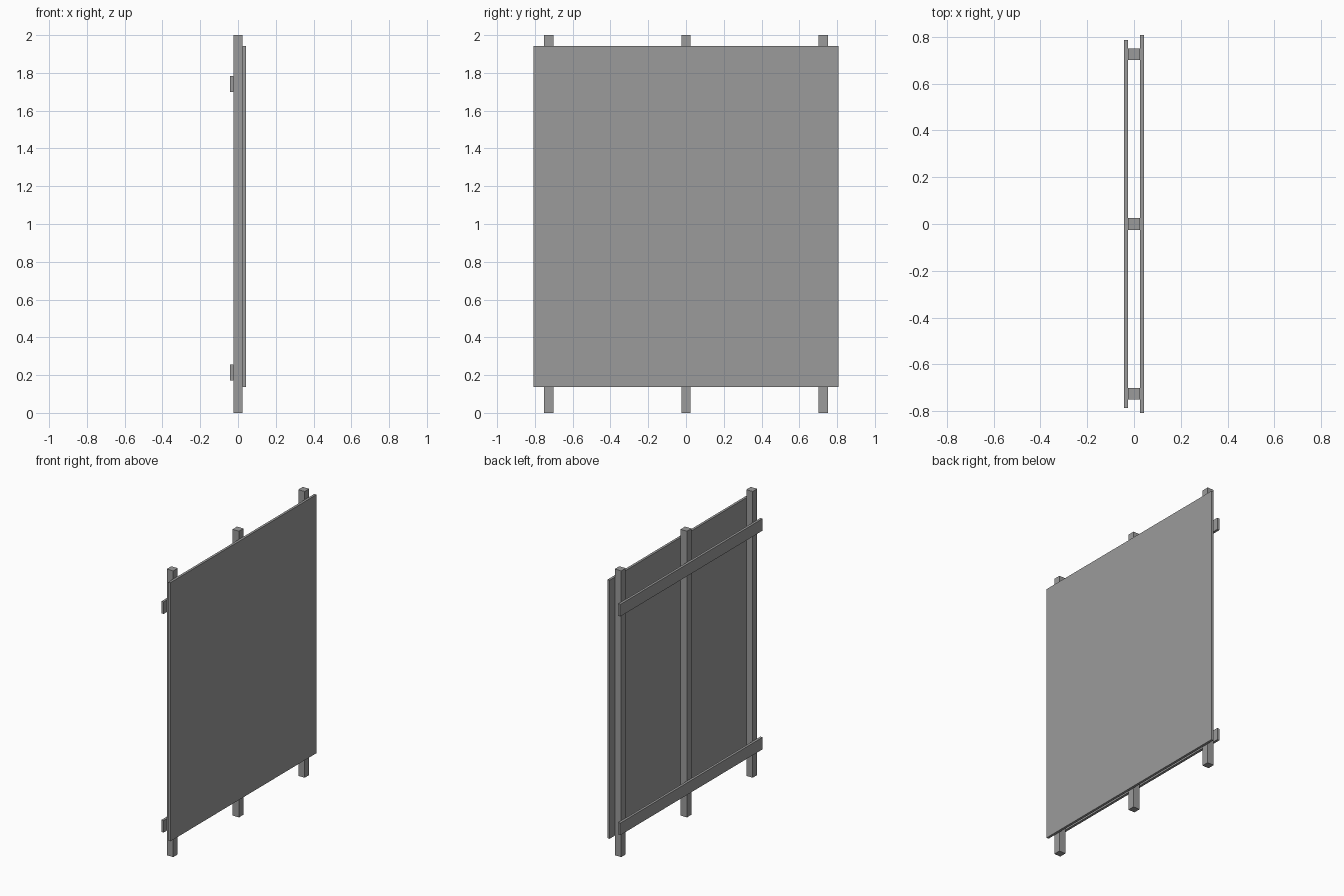
import bpy

if "Cube" in bpy.data.objects:
    bpy.data.objects.remove(bpy.data.objects["Cube"])

# Dark grey for all parts
grey = bpy.data.materials.new("dark_grey")
grey.diffuse_color = (0.33, 0.33, 0.33, 1)
grey.use_nodes = True
grey.node_tree.nodes["Principled BSDF"].inputs["Base Color"].default_value = grey.diffuse_color


def box(name, x, y, z):
    """Box spanning the given (min, max) ranges."""
    ranges = (x, y, z)
    bpy.ops.mesh.primitive_cube_add(size=1, location=[(a + b) / 2 for a, b in ranges])
    ob = bpy.context.object
    ob.name = name
    ob.scale = [b - a for a, b in ranges]
    bpy.ops.object.transform_apply(location=False, rotation=False, scale=True)
    ob.data.materials.append(grey)
    return ob


POST = 0.025    # half width of a post
OUTER = 0.042   # outer face of panel and battens

# Upright posts
for label, y in (("left", -0.726), ("middle", 0), ("right", 0.726)):
    box(f"post_{label}", (-POST, POST), (y - POST, y + POST), (0, 2))

# Flat board on the front of the posts
box("panel", (POST, OUTER), (-0.807, 0.807), (0.136, 1.943))

# Horizontal battens across the back
for label, z in (("lower", 0.213), ("upper", 1.741)):
    box(f"batten_{label}", (-OUTER, -POST), (-0.786, 0.786), (z - 0.042, z + 0.042))
